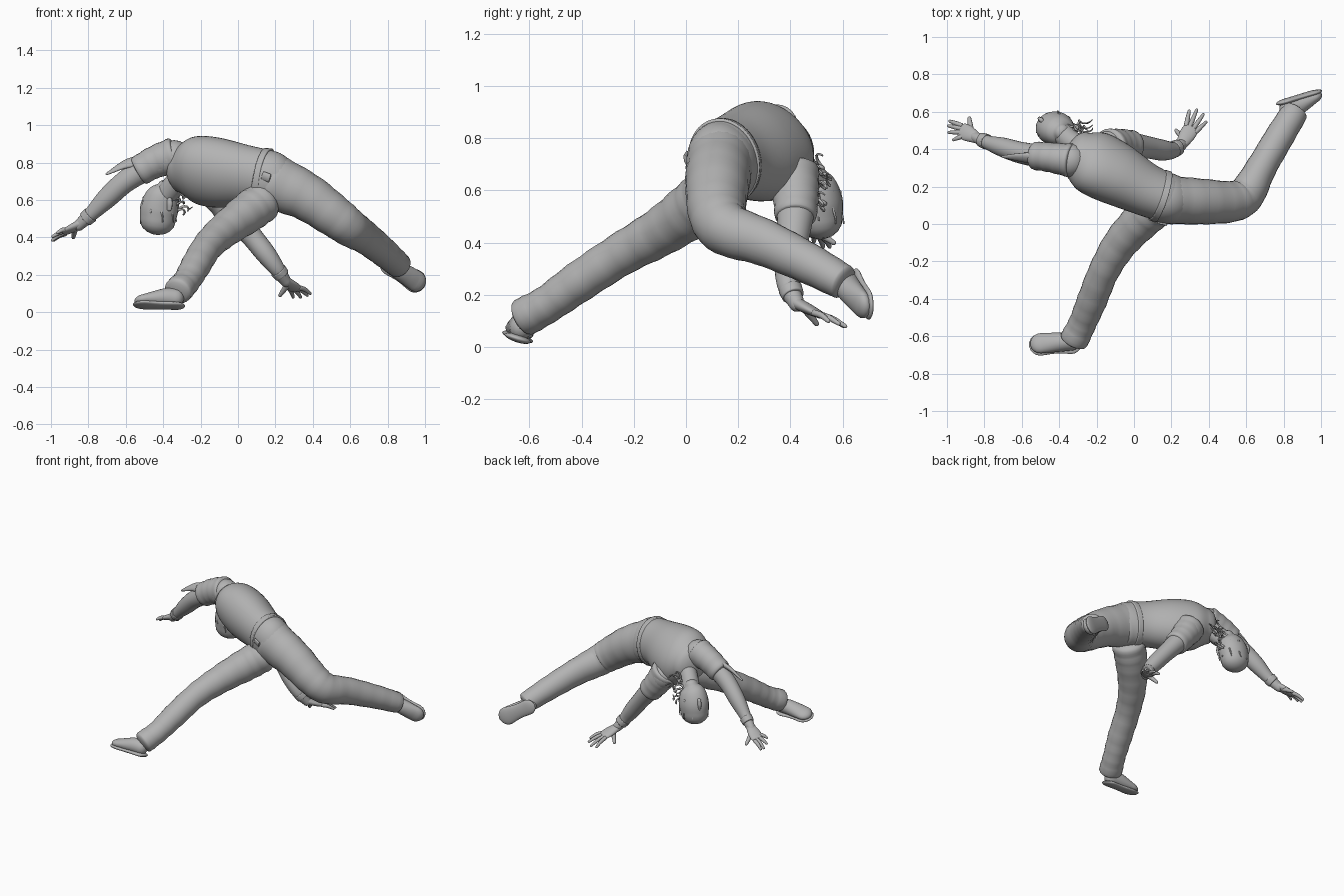
import bpy, bmesh, math, random
from mathutils import Vector

cube = bpy.data.objects.get("Cube")
if cube:
    bpy.data.objects.remove(cube)
random.seed(4)

grey = bpy.data.materials.new("plain grey")
grey.use_nodes = True
tone = (0.45, 0.45, 0.45, 1)
grey.diffuse_color = tone
grey.node_tree.nodes["Principled BSDF"].inputs["Base Color"].default_value = tone


def spline(keys, steps):
    """Smooth path through keys of position and two radii."""
    keys = [Vector(k) for k in keys]
    ends = [2 * keys[0] - keys[1]] + keys + [2 * keys[-1] - keys[-2]]
    out = []
    for i in range(len(keys) - 1):
        a, b, c, d = ends[i:i + 4]
        for s in range(steps):
            t = s / steps
            out.append(b + (c - a) * t / 2 + (a - 2.5 * b + 2 * c - d / 2) * t * t
                       + (1.5 * (b - c) + (d - a) / 2) * t ** 3)
    return out + [keys[-1]]


def loft(name, keys, wide=(0, 0, 1), wide_end=None, cap=1, steps=6, sides=24, ripple=0):
    """Oval tube along a path, with rounded ends."""
    path = spline(keys, steps)
    first, last = Vector(wide), Vector(wide_end or wide)
    rings, count = [], len(path)
    for i, p in enumerate(path):
        tangent = (path[min(i + 1, count - 1)] - path[max(i - 1, 0)]).to_3d().normalized()
        w = first.lerp(last, i / (count - 1))
        w = (w - tangent * w.dot(tangent)).normalized()
        n = tangent.cross(w)
        fold = 1 + ripple * math.sin(i * 1.9)
        a, b = p[3] * fold, p[4] * fold
        ring = [(p.to_3d(), w * a, n * b)]
        if i in (0, count - 1):
            sign = -1 if i == 0 else 1
            for k in range(1, 5):
                q = k * math.pi / 9
                size = math.cos(q)
                ring.append((p.to_3d() + tangent * sign * cap * a * math.sin(q),
                             w * a * size, n * b * size))
            if i == 0:
                ring.reverse()
        rings += ring
    bm = bmesh.new()
    loops = []
    for centre, u, v in rings:
        angles = [math.tau * j / sides for j in range(sides)]
        loops.append([bm.verts.new(centre + u * math.cos(t) + v * math.sin(t)) for t in angles])
    for lo, hi in zip(loops, loops[1:]):
        for j in range(sides):
            k = (j + 1) % sides
            bm.faces.new((lo[j], lo[k], hi[k], hi[j]))
    bm.faces.new(loops[0][::-1])
    bm.faces.new(loops[-1])
    for face in bm.faces:
        face.smooth = True
    mesh = bpy.data.meshes.new(name)
    bm.to_mesh(mesh)
    bm.free()
    mesh.materials.append(grey)
    obj = bpy.data.objects.new(name, mesh)
    bpy.context.collection.objects.link(obj)
    return obj


def foot(side, heel, forward, wide):
    """Shoe upper and sole, laid out from the heel."""
    heel, f, w = Vector(heel), Vector(forward).normalized(), Vector(wide).normalized()
    up = f.cross(w)

    def at(along, rise, a, b):
        return (*(heel + f * along + up * rise), a, b)
    loft(side + "_shoe_sole", [at(0, 0, .052, .016), at(.08, 0, .05, .016),
                               at(.165, 0, .062, .016)], w)
    loft(side + "_shoe_upper", [at(0, .045, .045, .05), at(.05, .045, .05, .05),
                                at(.11, .035, .054, .042), at(.165, .025, .056, .032)], w)


def hand(side, wrist, knuckle, tips, thumb):
    """Flat palm with four fingers and a thumb."""
    wrist, knuckle, thumb = Vector(wrist), Vector(knuckle), Vector(thumb)
    tips = [Vector(t) for t in tips]
    w = (tips[0] - tips[-1]).normalized()
    middle = wrist.lerp(knuckle, .6)
    loft(side + "_palm", [(*wrist, .03, .024), (*middle, .043, .02), (*knuckle, .042, .015)],
         w, cap=.4)
    for i, tip in enumerate(tips):
        base = knuckle + w * (1.5 - i) * .021
        bend = base.lerp(tip, .5) + Vector((0, 0, .006))
        loft(f"{side}_finger_{i + 1}", [(*base, .013, .013), (*bend, .012, .012),
                                        (*tip, .008, .008)], w, sides=10, steps=3)
    root = wrist.lerp(knuckle, .35)
    loft(side + "_thumb", [(*root, .02, .018), (*root.lerp(thumb, .6), .014, .014),
                           (*thumb, .01, .01)], w, sides=10, steps=3)


# Torso, twisting from hips to shoulders
hip_wide, chest_wide = (.1, -.25, .95), (-.38, -.61, .69)
loft("shirt_torso", [(.17, .14, .71, .155, .13), (.05, .19, .73, .165, .14),
                     (-.1, .27, .745, .195, .16), (-.22, .33, .76, .195, .155),
                     (-.3, .37, .765, .14, .12)], hip_wide, chest_wide, cap=.5, sides=40)
loft("trouser_seat", [(.12, .15, .71, .158, .135), (.17, .14, .7, .163, .135),
                      (.23, .125, .67, .14, .125)], hip_wide, cap=.3, sides=40)
loft("belt", [(.125, .155, .715, .166, .14), (.155, .145, .71, .169, .142)],
     hip_wide, cap=.03, sides=40)
loft("belt_buckle", [(.13, .01, .73, .025, .008), (.17, .0, .715, .025, .008)],
     hip_wide, cap=.1, sides=8)

# Legs and shoes
loft("right_leg", [(.13, .1, .59, .11, .11), (.05, .03, .53, .108, .105),
                   (-.07, -.1, .44, .093, .093), (-.16, -.25, .355, .082, .082),
                   (-.225, -.41, .25, .078, .08), (-.275, -.53, .165, .072, .074),
                   (-.32, -.62, .115, .075, .078)],
     cap=.35, ripple=.02)
loft("left_leg", [(.18, .13, .7, .15, .13), (.36, .12, .62, .128, .122),
                  (.52, .12, .51, .112, .11), (.6, .16, .45, .102, .1),
                  (.68, .3, .4, .09, .082), (.78, .47, .32, .078, .078),
                  (.86, .6, .25, .068, .072)], cap=.3, ripple=.012)
foot("right", (-.335, -.645, .034), (-1, 0, .03), (0, -.95, .3))
foot("left", (.81, .655, .25), (.82, .25, -.5), (.5, .09, .86))

# Arms, sleeves and hands
loft("right_arm", [(-.34, .34, .83, .09, .09), (-.48, .36, .775, .07, .065),
                   (-.6, .38, .7, .06, .058), (-.7, .41, .61, .055, .052),
                   (-.78, .435, .53, .04, .038), (-.85, .465, .465, .03, .028)])
loft("right_sleeve", [(-.34, .34, .84, .095, .09), (-.44, .355, .805, .086, .08),
                      (-.53, .365, .755, .08, .075)], cap=.15, ripple=.02)
loft("right_sleeve_flap", [(-.47, .35, .81, .045, .03), (-.59, .355, .795, .032, .016),
                           (-.7, .36, .74, .008, .006)], (0, .7, .7), sides=12)
loft("right_wristband", [(-.79, .44, .52, .044, .042), (-.815, .45, .497, .041, .039)], cap=.1)
loft("left_arm", [(-.12, .42, .64, .09, .09), (-.03, .42, .53, .075, .07),
                  (.07, .41, .41, .06, .058), (.15, .395, .31, .056, .054),
                  (.21, .395, .23, .043, .042), (.255, .425, .165, .03, .03)], (0, 1, 0))
loft("left_sleeve", [(-.13, .41, .67, .1, .1), (-.07, .42, .58, .088, .086),
                     (-.005, .42, .5, .08, .078)], (0, 1, 0), cap=.15, ripple=.02)
loft("left_wristband", [(.215, .4, .222, .046, .045), (.235, .41, .197, .043, .042)],
     (0, 1, 0), cap=.1)
hand("right", (-.84, .46, .475), (-.92, .5, .43),
     [(-.985, .55, .385), (-.992, .525, .385), (-.99, .49, .405), (-.965, .45, .425)],
     (-.88, .565, .4))
hand("left", (.25, .42, .17), (.305, .51, .125),
     [(.295, .605, .08), (.335, .61, .08), (.37, .585, .09), (.385, .545, .1)],
     (.225, .5, .09))

# Neck, head, ears and hair
loft("neck", [(-.24, .38, .75, .085, .075), (-.32, .43, .7, .065, .06),
              (-.39, .49, .62, .06, .06)], (0, 0, 1))
loft("head", [(-.385, .49, .67, .045, .045), (-.4, .495, .63, .085, .075),
              (-.42, .51, .56, .102, .09), (-.43, .515, .49, .096, .085)],
     (1, 0, 0), cap=.8)
for label, x, y in (("outer", -.495, .555), ("inner", -.37, .435)):
    loft(label + "_ear", [(x, y, .61, .012, .018), (x, y, .58, .014, .024),
                          (x, y, .55, .01, .018)], (.6, .7, 0), sides=12)


def curl(name, start, reach, radius, turns):
    """Thin loose strand that winds around its own path."""
    start, reach = Vector(start), Vector(reach)
    phase = random.uniform(0, math.tau)
    keys = []
    for k in range(9):
        q = phase + k / 8 * turns * math.tau
        offset = Vector((math.cos(q), math.sin(q), math.cos(q + 1))) * radius
        thick = .009 * (1 - k / 12)
        keys.append((*(start + reach * k / 8 + offset), thick, thick))
    loft(name, keys, (.3, .5, .8), sides=6, steps=2)


for i in range(14):
    root = (-.34 + random.uniform(-.03, .02), .5 + random.uniform(-.03, .03),
            random.uniform(.52, .68))
    curl(f"loose_curl_{i + 1}", root, (random.uniform(.04, .13), random.uniform(-.02, .04),
         random.uniform(-.02, .08)), .013, 1.6)
for i in range(9):
    t = i / 9 * math.tau
    side = Vector((math.cos(t), math.sin(t) * .88, 0))
    top = Vector((-.415, .505, .6)) + side * .088
    curl(f"scalp_lock_{i + 1}", top, side * .008 + Vector((-.01, .01, -.12)), .006, 1)
